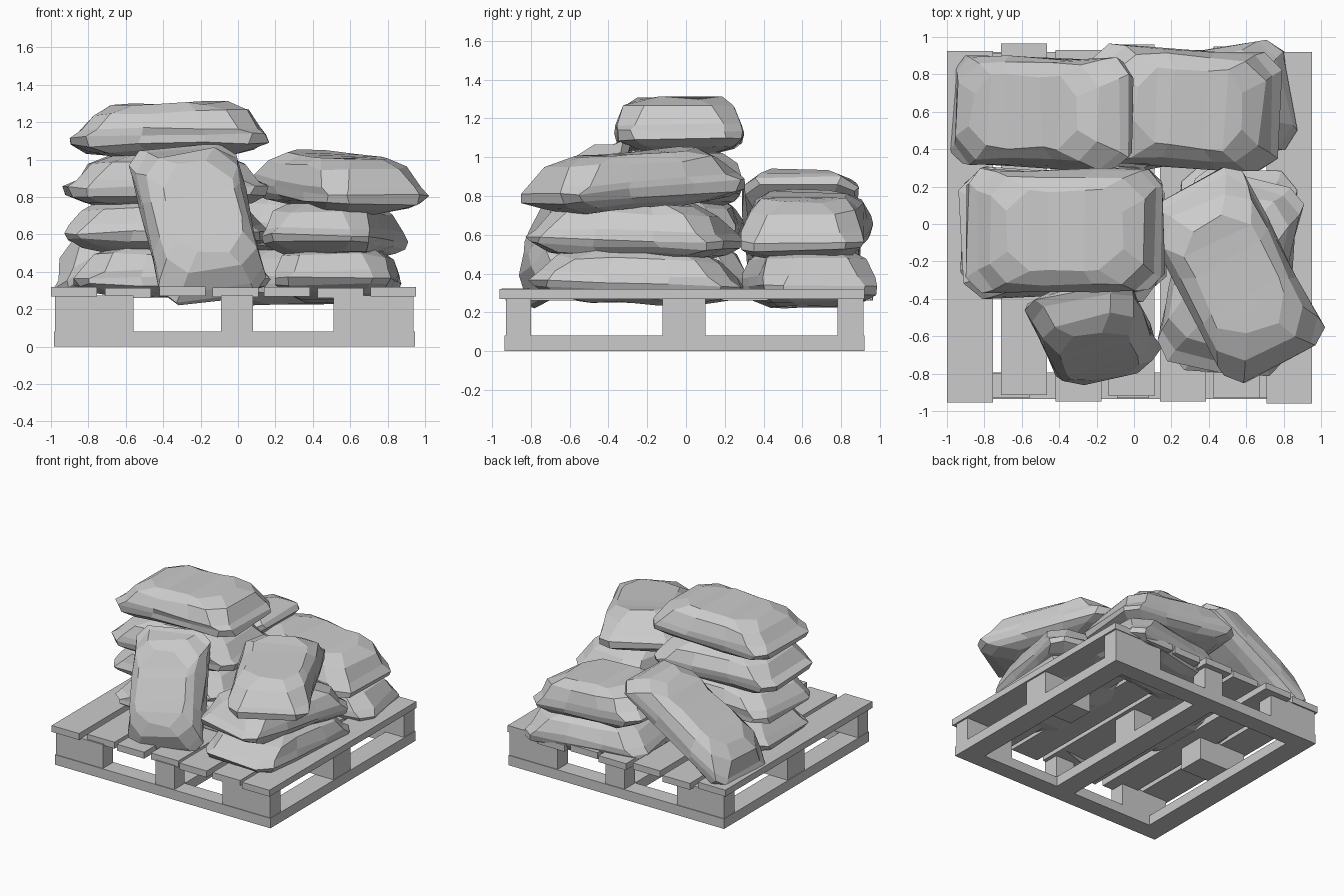
import bpy, bmesh, random
from math import radians
from mathutils import Vector, Matrix

if "Cube" in bpy.data.objects:
    bpy.data.objects.remove(bpy.data.objects["Cube"])

random.seed(4)


def finish(bm, name, loc=(0, 0, 0), rot=(0, 0, 0)):
    bmesh.ops.recalc_face_normals(bm, faces=bm.faces)
    me = bpy.data.meshes.new(name)
    bm.to_mesh(me)
    bm.free()
    ob = bpy.data.objects.new(name, me)
    ob.location = loc
    ob.rotation_euler = [radians(a) for a in rot]
    bpy.context.collection.objects.link(ob)
    return ob


def box(name, x0, x1, y0, y1, z0, z1, rot=(0, 0, 0)):
    bm = bmesh.new()
    bmesh.ops.create_cube(bm, size=1)
    bmesh.ops.scale(bm, vec=(x1 - x0, y1 - y0, z1 - z0), verts=bm.verts)
    return finish(bm, name, ((x0 + x1) / 2, (y0 + y1) / 2, (z0 + z1) / 2), rot)


def outline(hx, hy, c):
    """Rectangle with chamfered corners and extra points along the sides."""
    return [(hx, -hy + c), (hx, hy - c), (hx - c, hy), (hx * 0.3, hy), (-hx * 0.35, hy),
            (-hx + c, hy), (-hx, hy - c), (-hx, -hy + c), (-hx + c, -hy),
            (-hx * 0.3, -hy), (hx * 0.35, -hy), (hx - c, -hy)]


# ring profile of a sack: end inset, side inset, height fraction, corner cut
RINGS = [(0.22, 0.14, 0.00, 0.09), (0.09, 0.05, 0.10, 0.09), (0.01, 0.01, 0.22, 0.08),
         (0.00, 0.00, 0.36, 0.08), (0.04, 0.005, 0.50, 0.10), (0.11, 0.04, 0.80, 0.11),
         (0.22, 0.11, 0.97, 0.11)]


def sack(name, loc, size, rot, spin=0):
    """Low-poly pillow, long along its own x; spin turns it in its own plane."""
    L, W, H = size
    bm = bmesh.new()
    rings = []
    for ex, ey, h, c in RINGS:
        ring = []
        for x, y in outline(L / 2 - ex * L / 1.05, W / 2 - ey * W / 0.65, c):
            j = Vector([random.uniform(-1, 1) for _ in range(3)])
            ring.append(bm.verts.new((x + j.x * 0.018, y + j.y * 0.012,
                                      (h - 0.5) * H + j.z * 0.011)))
        rings.append(ring)
    n = len(rings[0])
    for a, b in zip(rings, rings[1:]):
        for i in range(n):
            bm.faces.new((a[i], a[(i + 1) % n], b[(i + 1) % n], b[i]))
    # caps closed across the width
    for r in (rings[0], rings[-1]):
        for q in ((0, 1, 2, 11), (2, 3, 10, 11), (3, 4, 9, 10), (4, 5, 8, 9), (5, 6, 7, 8)):
            bm.faces.new([r[i] for i in q])
    bm.transform(Matrix.Rotation(radians(spin), 4, 'Z'))
    return finish(bm, name, loc, rot)


# pallet: bottom frame
X0, X1, Y0, Y1 = -0.985, 0.945, -0.935, 0.92
box("frame_board_front", X0, X1, Y0, Y0 + 0.14, 0, 0.08)
box("frame_board_back", X0, X1, Y1 - 0.14, Y1, 0, 0.08)
for name, a, b in (("left", X0, X0 + 0.17), ("middle", -0.09, 0.08), ("right", X1 - 0.17, X1)):
    box("frame_board_" + name, a, b, Y0 + 0.14, Y1 - 0.14, 0, 0.08)

# pallet: nine spacer blocks, set in a hair from the frame
for xa, xb in ((X0 + 0.006, -0.56), (-0.09, 0.08), (0.51, X1 - 0.006)):
    for ya, yb in ((Y0 + 0.006, -0.80), (-0.12, 0.10), (0.78, Y1 - 0.006)):
        box("spacer_block", xa, xb, ya, yb, 0.08, 0.272)

# pallet: top slats, slightly uneven
SLATS = [(-1.0, -0.015, 0), (-0.71, 0.025, -0.008), (-0.42, -0.01, 0.002), (-0.135, 0.02, -0.004),
         (0.14, -0.01, 0), (0.425, 0.01, -0.008), (0.708, -0.02, 0)]
for x, dy, dz in SLATS:
    box("top_slat", x, x + 0.245, -0.94 + dy, 0.94 + dy, 0.268 + dz, 0.32 + dz)

# sacks: left stack, right stack, back stack, then the leaning ones
SACKS = [
    ("left_sack_1", (-0.36, -0.04, 0.41), (1.04, 0.66, 0.28), (0, 0, 2)),
    ("left_sack_2", (-0.39, -0.05, 0.65), (1.06, 0.66, 0.29), (0, 0, -4)),
    ("left_sack_3", (-0.38, -0.05, 0.89), (1.06, 0.66, 0.29), (0, 0, 3)),
    ("left_sack_4", (-0.365, -0.035, 1.165), (1.05, 0.65, 0.29), (0, -1, 0)),
    ("right_sack_1", (0.53, -0.25, 0.39), (1.07, 0.62, 0.28), (0, 2, 86)),
    ("right_sack_2", (0.51, -0.26, 0.62), (1.04, 0.60, 0.29), (0, 2, 77)),
    ("right_sack_3", (0.535, -0.275, 0.885), (1.08, 0.60, 0.30), (0, -4, 117)),
    ("back_sack_1", (0.34, 0.63, 0.38), (1.02, 0.58, 0.30), (0, 0, 9)),
    ("back_sack_2", (0.28, 0.62, 0.655), (1.00, 0.63, 0.31), (0, 6, -4)),
    ("leaning_back_sack", (-0.52, 0.60, 0.635), (1.12, 0.59, 0.28), (0, -32, -2)),
    ("leaning_front_sack", (-0.21, -0.60, 0.68), (0.92, 0.58, 0.28), (0, -62, 99), 8),
]
for s in SACKS:
    sack(*s)
